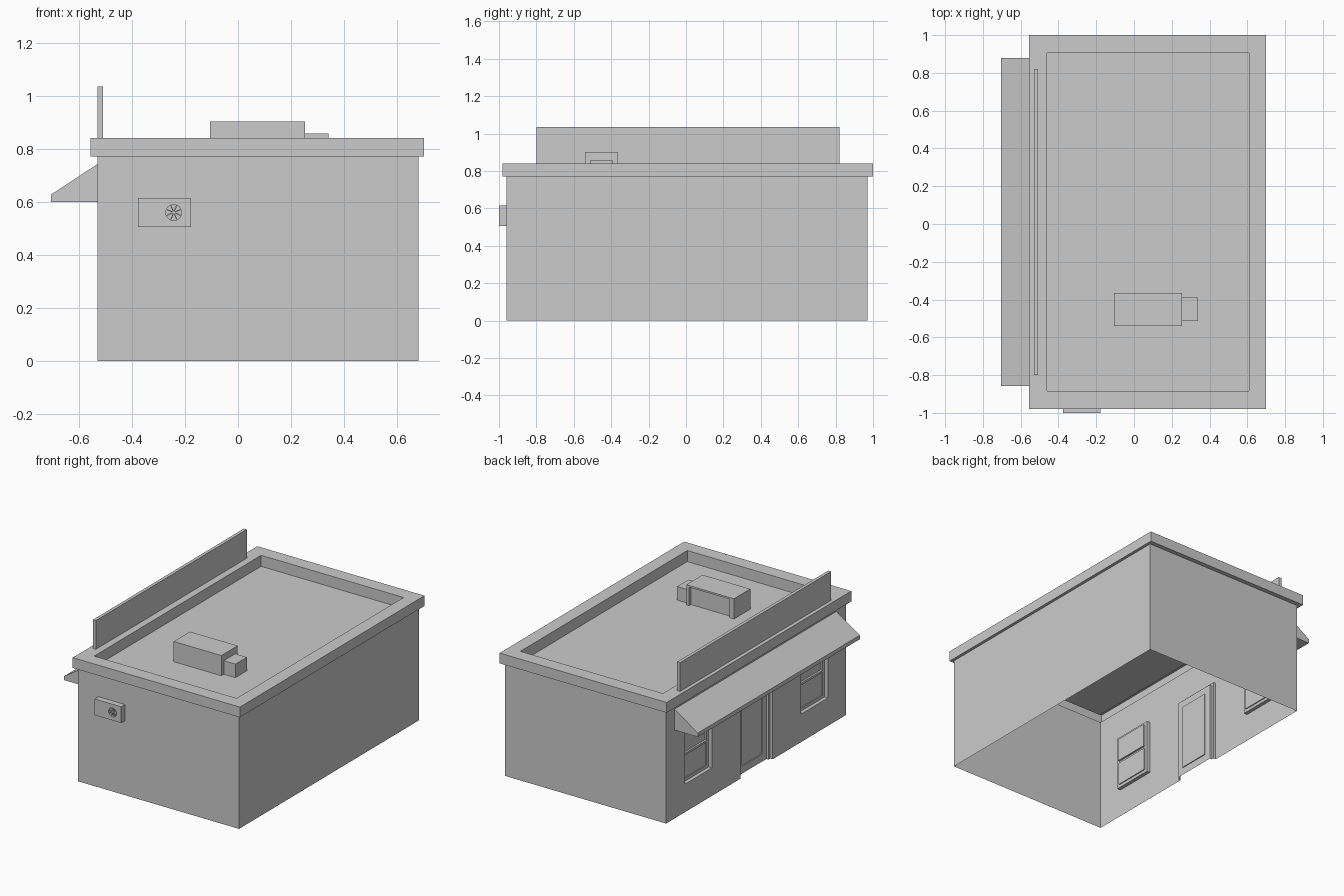
import bpy, bmesh, math
from mathutils import Matrix

if "Cube" in bpy.data.objects:
    bpy.data.objects.remove(bpy.data.objects["Cube"])

def finish(name, bm):
    me = bpy.data.meshes.new(name)
    bm.to_mesh(me)
    bm.free()
    ob = bpy.data.objects.new(name, me)
    bpy.context.collection.objects.link(ob)
    return ob

def box(name, x, y, z):
    bm = bmesh.new()
    bmesh.ops.create_cube(bm, size=1)
    for v in bm.verts:
        v.co = [(r[0] + r[1]) / 2 + c * (r[1] - r[0]) for r, c in zip((x, y, z), v.co)]
    return finish(name, bm)

def cut(ob, cutter):
    m = ob.modifiers.new("cut", 'BOOLEAN')
    m.operation, m.solver, m.object = 'DIFFERENCE', 'EXACT', cutter
    bpy.context.view_layer.objects.active = ob
    bpy.ops.object.modifier_apply(modifier=m.name)
    bpy.data.objects.remove(cutter)

def bridge(bm, a, b, sides=range(4)):
    for i in sides:
        j = (i + 1) % 4
        bm.faces.new([bm.verts.new(p) for p in (a[i], a[j], b[j], b[i])])

def fill(bm, loop):
    bm.faces.new([bm.verts.new(p) for p in loop])

# Rectangle facing -x, and a wall in that plane with rectangular holes
def pane(x, r):
    y0, y1, z0, z1 = r
    return [(x, y0, z0), (x, y0, z1), (x, y1, z1), (x, y1, z0)]

def wall(bm, x, r, holes):
    ys = sorted({v for h in holes + [r] for v in h[:2]})
    zs = sorted({v for h in holes + [r] for v in h[2:]})
    for y0, y1 in zip(ys, ys[1:]):
        for z0, z1 in zip(zs, zs[1:]):
            cy, cz = (y0 + y1) / 2, (z0 + z1) / 2
            if not any(h[0] < cy < h[1] and h[2] < cz < h[3] for h in holes):
                fill(bm, pane(x, (y0, y1, z0, z1)))

def plan(x0, x1, y0, y1, z):
    return [(x0, y0, z), (x1, y0, z), (x1, y1, z), (x0, y1, z)]

# Building shell: open-bottomed walls, cornice, parapet and sunken roof
X = -0.53
bm = bmesh.new()
rings = [plan(X, 0.68, -0.96, 0.97, 0), plan(X, 0.68, -0.96, 0.97, 0.77),
         plan(-0.555, 0.70, -0.98, 1.0, 0.77), plan(-0.555, 0.70, -0.98, 1.0, 0.84),
         plan(-0.46, 0.61, -0.885, 0.905, 0.84), plan(-0.46, 0.61, -0.885, 0.905, 0.765)]
for k, (a, b) in enumerate(zip(rings, rings[1:])):
    bridge(bm, a, b, range(3) if k == 0 else range(4))
fill(bm, rings[-1])

# Entrance wall with openings for a door and two windows
door = (-0.172, 0.172, 0, 0.555)
windows = [(c - 0.145, c + 0.145, 0.19, 0.555) for c in (-0.62, 0.625)]
wall(bm, X, (-0.96, 0.97, 0, 0.77), [door] + windows)

# Recessed sash windows, two panes each
for w in windows:
    bridge(bm, pane(X, w), pane(X + 0.025, w))
    y0, y1 = w[0] + 0.02, w[1] - 0.02
    panes = [(y0, y1, 0.21, 0.365), (y0, y1, 0.38, 0.535)]
    wall(bm, X + 0.025, w, panes)
    for p, depth in zip(panes, (0.032, 0.038)):
        bridge(bm, pane(X + 0.025, p), pane(X + depth, p))
        fill(bm, pane(X + depth, p))

# Recessed door: stepped jamb and inset panel
leaf, panel = (-0.155, 0.155, 0, 0.54), (-0.108, 0.108, 0.05, 0.49)
bridge(bm, pane(X, door), pane(X + 0.018, door), range(3))
wall(bm, X + 0.018, door, [leaf])
bridge(bm, pane(X + 0.018, leaf), pane(X + 0.034, leaf), range(3))
wall(bm, X + 0.034, leaf, [panel])
bridge(bm, pane(X + 0.034, panel), pane(X + 0.04, panel))
fill(bm, pane(X + 0.04, panel))
bmesh.ops.remove_doubles(bm, verts=bm.verts, dist=1e-5)
finish("building_shell", bm)

# Sloped awning from a side profile
bm = bmesh.new()
profile = [(X, 0.60), (-0.705, 0.60), (-0.705, 0.627), (X, 0.742)]
f = bm.faces.new([bm.verts.new((x, -0.857, z)) for x, z in profile])
new = bmesh.ops.extrude_face_region(bm, geom=[f])["geom"]
bmesh.ops.translate(bm, vec=(0, 1.737, 0),
                    verts=[g for g in new if isinstance(g, bmesh.types.BMVert)])
bmesh.ops.recalc_face_normals(bm, faces=bm.faces)
finish("awning", bm)

# Blank sign board on the parapet
box("sign_board", (-0.53, -0.508), (-0.80, 0.82), (0.84, 1.035))

# Rooftop unit with a recessed back, and its small duct box
unit = box("roof_unit", (-0.105, 0.253), (-0.54, -0.365), (0.765, 0.902))
cut(unit, box("cutter", (-0.07, 0.232), (-0.385, -0.3), (0.7, 0.89)))
box("roof_duct", (0.253, 0.34), (-0.513, -0.39), (0.765, 0.857))

# Wall air conditioner with a round fan opening and crossed blades
ac = box("wall_air_conditioner", (-0.377, -0.177), (-1.0, -0.96), (0.505, 0.615))
bm = bmesh.new()
bmesh.ops.create_cone(bm, cap_ends=True, segments=16, radius1=0.03, radius2=0.03, depth=0.04,
                      matrix=Matrix.Translation((-0.242, -1.003, 0.56))
                      @ Matrix.Rotation(math.pi / 2, 4, 'X'))
cut(ac, finish("cutter", bm))
for i in range(4):
    blade = box(f"fan_blade_{i + 1}", (-0.029, 0.029), (-0.006, 0.006), (-0.002, 0.002))
    blade.location = (-0.242, -0.99, 0.56)
    blade.rotation_euler.y = i * math.pi / 4 + math.pi / 8
